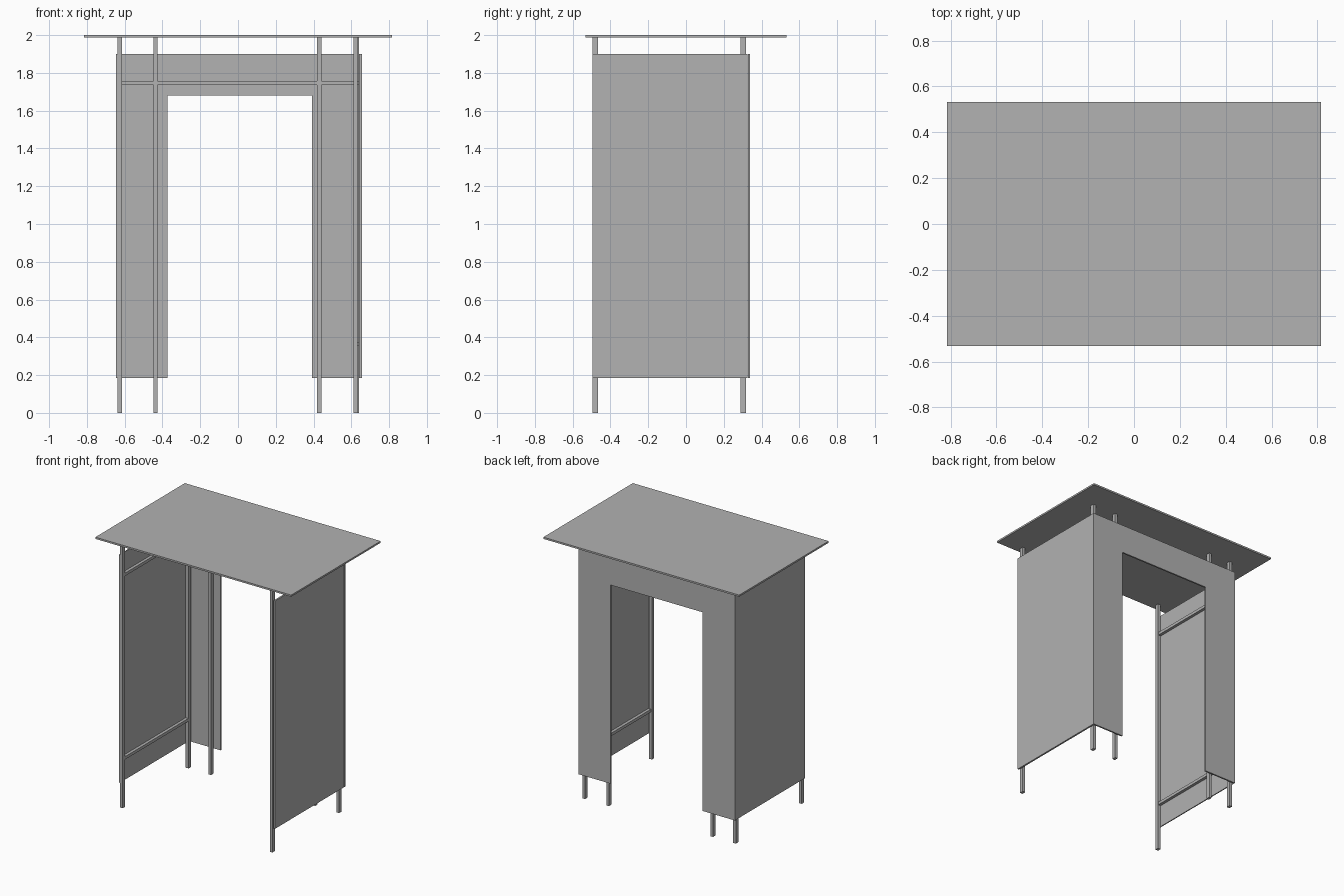
import bpy
import bmesh

default = bpy.data.objects.get("Cube")
if default:
    bpy.data.objects.remove(default, do_unlink=True)

grey = bpy.data.materials.new("plain_grey")
grey.use_nodes = True
colour = (0.445, 0.445, 0.445, 1)
grey.diffuse_color = colour
grey.node_tree.nodes["Principled BSDF"].inputs["Base Color"].default_value = colour


def finish(name, bm):
    bmesh.ops.recalc_face_normals(bm, faces=bm.faces)
    mesh = bpy.data.meshes.new(name)
    bm.to_mesh(mesh)
    bm.free()
    mesh.materials.append(grey)
    obj = bpy.data.objects.new(name, mesh)
    bpy.context.collection.objects.link(obj)
    return obj


def box(name, x, y, z):
    """Box from (low, high) ranges along each axis."""
    bm = bmesh.new()
    bmesh.ops.create_cube(bm, size=1)
    for v in bm.verts:
        for i, (low, high) in enumerate((x, y, z)):
            v.co[i] = high if v.co[i] > 0 else low
    return finish(name, bm)


def extruded_panel(name, outline, y_front, y_back):
    """Upright panel cut from an x/z outline."""
    bm = bmesh.new()
    face = bm.faces.new([bm.verts.new((x, y_front, z)) for x, z in outline])
    out = bmesh.ops.extrude_face_region(bm, geom=[face])
    for v in out["geom"]:
        if isinstance(v, bmesh.types.BMVert):
            v.co.y = y_back
    return finish(name, bm)


ROOF_BASE = 1.987
BOTTOM, TOP = 0.185, 1.9
FRONT_Y = (-0.495, -0.466)
BACK_Y = (0.288, 0.318)

# Flat roof sheet
box("roof", (-0.815, 0.815), (-0.532, 0.532), (ROOF_BASE, 2))

# Posts, from the ground to the roof
posts = {
    "front_right_post": ((-0.637, -0.613), FRONT_Y),
    "front_left_post": ((0.611, 0.633), FRONT_Y),
    "back_right_post": ((-0.637, -0.613), BACK_Y),
    "back_left_post": ((0.618, 0.641), BACK_Y),
    "right_door_post": ((-0.448, -0.427), BACK_Y),
    "left_door_post": ((0.419, 0.441), BACK_Y),
}
for name, (x, y) in posts.items():
    box(name, x, y, (0, ROOF_BASE))

# Side cladding
side_y = (-0.495, 0.325)
box("right_panel", (-0.645, -0.637), side_y, (BOTTOM, TOP))
box("left_panel", (0.643, 0.656), side_y, (BOTTOM, TOP))

# Side rails, low and high
for level, z in (("low", 0.365), ("high", 1.746)):
    span = (FRONT_Y[1], BACK_Y[0])
    height = (z - 0.011, z + 0.011)
    box("right_rail_" + level, (-0.637, -0.615), span, height)
    box("left_rail_" + level, (0.619, 0.641), span, height)

# Rail above the doorway
box("back_rail", (-0.613, 0.618), (0.294, 0.316), (1.735, 1.757))

# Back cladding with the doorway opening
outer_r, outer_l, door_r, door_l, head = -0.645, 0.656, -0.374, 0.392, 1.68
extruded_panel("back_panel", [
    (outer_r, BOTTOM), (door_r, BOTTOM), (door_r, head), (door_l, head),
    (door_l, BOTTOM), (outer_l, BOTTOM), (outer_l, TOP), (outer_r, TOP),
], 0.328, 0.34)
